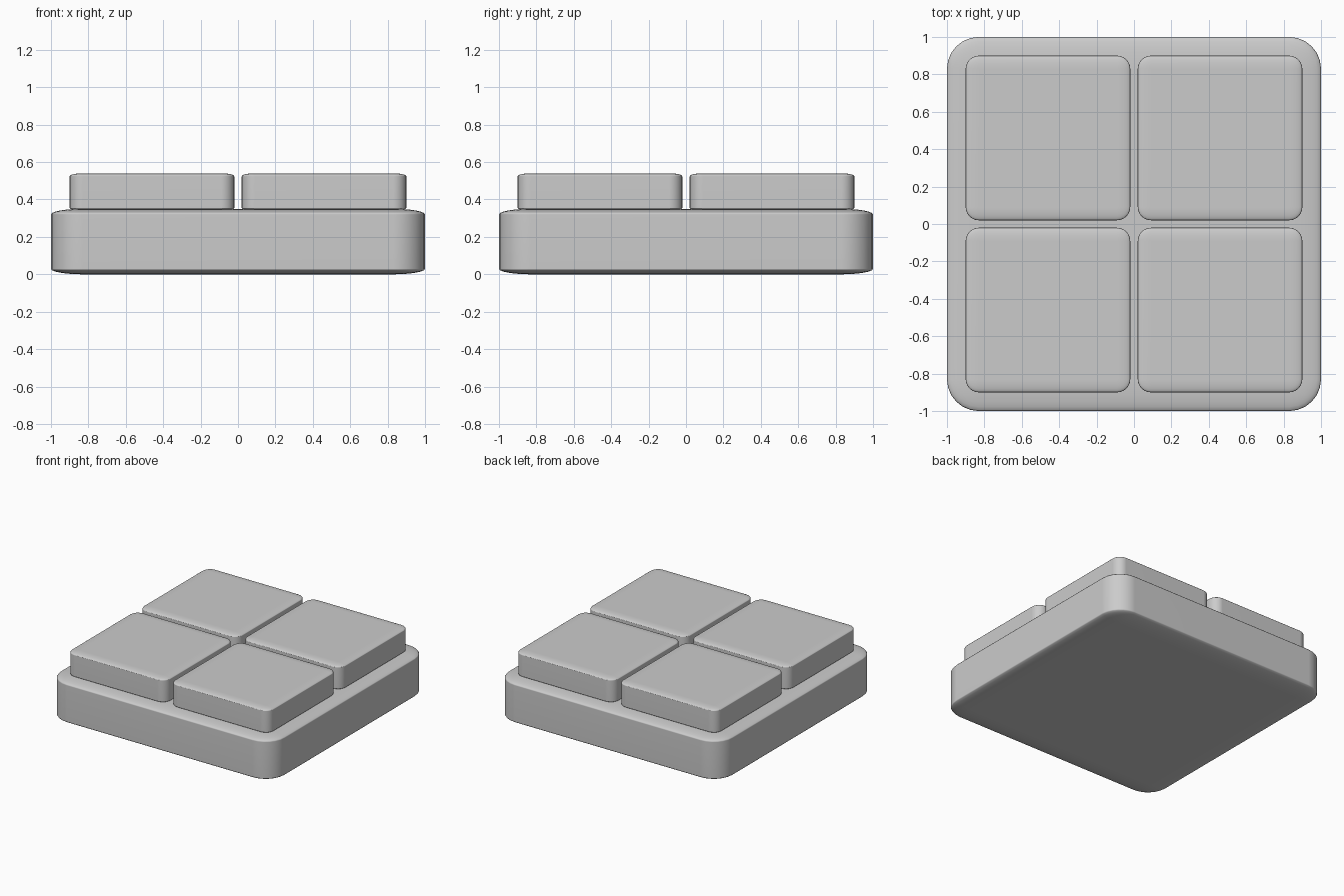
import bpy
import bmesh

if "Cube" in bpy.data.objects:
    bpy.data.objects.remove(bpy.data.objects["Cube"])


def rounded_block(name, centre, size, radius):
    """Cube rounded at unit size, then stretched so the rounding flattens with it."""
    bm = bmesh.new()
    bmesh.ops.create_cube(bm, size=1)
    bmesh.ops.bevel(bm, geom=bm.edges[:], offset=radius / size[0], segments=6,
                    profile=0.5, affect='EDGES')
    bmesh.ops.scale(bm, vec=size, verts=bm.verts)
    for face in bm.faces:
        face.smooth = True
    mesh = bpy.data.meshes.new(name)
    bm.to_mesh(mesh)
    bm.free()
    obj = bpy.data.objects.new(name, mesh)
    obj.location = centre
    bpy.context.collection.objects.link(obj)
    # keep the large faces flat-shaded
    mod = obj.modifiers.new("flat_faces", 'WEIGHTED_NORMAL')
    mod.keep_sharp = True
    return obj


# Wide base slab
rounded_block("base", (0, 0, 0.175), (2, 2, 0.35), 0.17)

# Four raised pads, slightly sunk into the base
for y, row in ((-0.46, "front"), (0.46, "back")):
    for x, side in ((-0.46, "left"), (0.46, "right")):
        rounded_block(f"pad_{row}_{side}", (x, y, 0.44), (0.88, 0.88, 0.2), 0.07)
